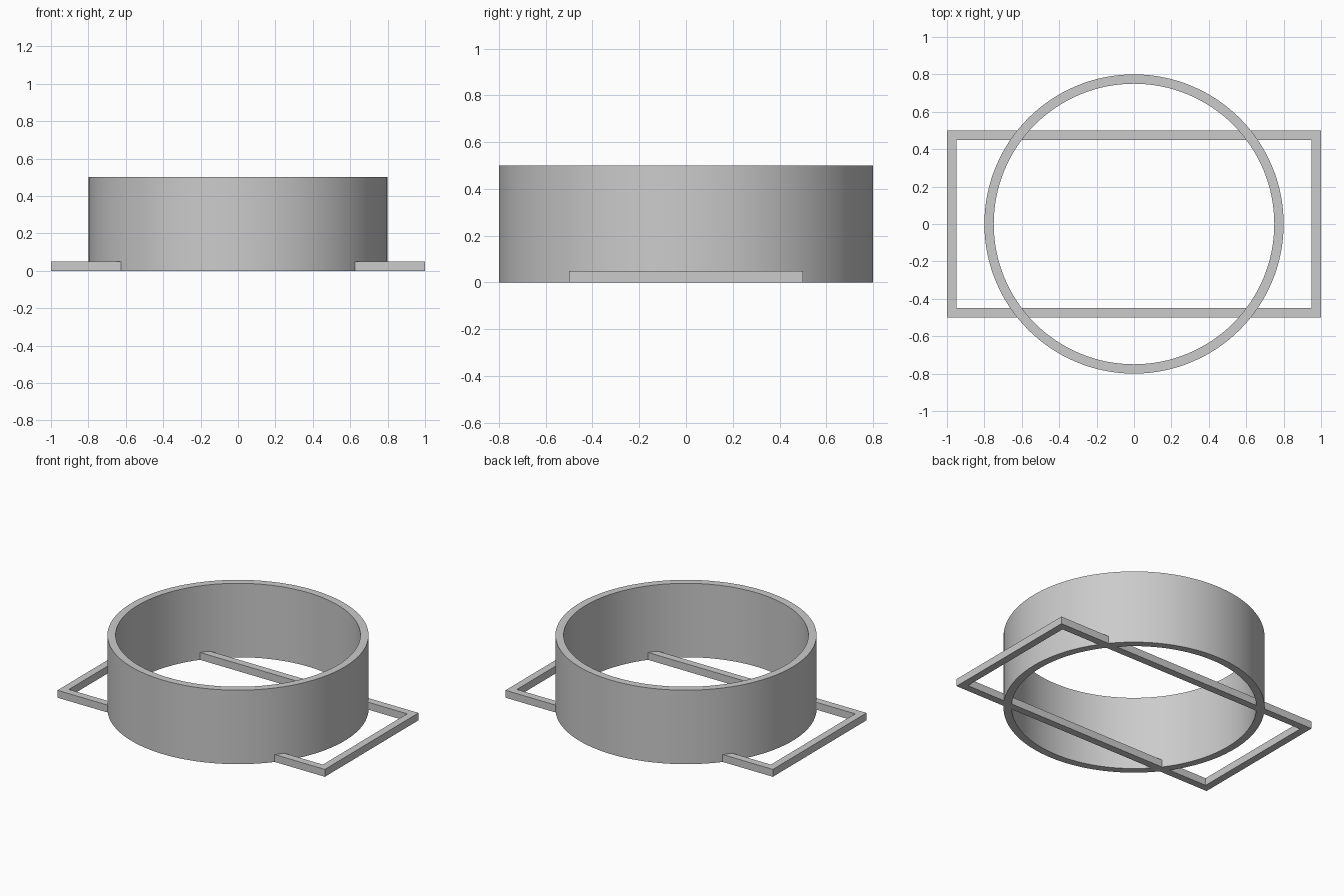
import bpy
import bmesh
import math

cube = bpy.data.objects.get("Cube")
if cube:
    bpy.data.objects.remove(cube, do_unlink=True)

grey = bpy.data.materials.new("plain grey")
grey.use_nodes = True
colour = (0.6, 0.6, 0.6, 1)
grey.diffuse_color = colour
grey.node_tree.nodes["Principled BSDF"].inputs["Base Color"].default_value = colour


def hollow_extrusion(name, outer, inner, height):
    """Closed wall between two matching outlines, standing on the ground."""
    bm = bmesh.new()
    loops = [[bm.verts.new((x, y, z)) for x, y in outline]
             for outline, z in ((outer, 0), (outer, height), (inner, height), (inner, 0))]
    n = len(outer)
    for k in range(4):
        a, b = loops[k], loops[(k + 1) % 4]
        for i in range(n):
            j = (i + 1) % n
            bm.faces.new((a[i], a[j], b[j], b[i]))
    bmesh.ops.recalc_face_normals(bm, faces=bm.faces)
    mesh = bpy.data.meshes.new(name)
    bm.to_mesh(mesh)
    bm.free()
    mesh.materials.append(grey)
    obj = bpy.data.objects.new(name, mesh)
    bpy.context.collection.objects.link(obj)
    return obj


def circle(radius, sides=128):
    return [(radius * math.cos(math.tau * i / sides), radius * math.sin(math.tau * i / sides))
            for i in range(sides)]


def rectangle(hx, hy):
    return [(-hx, -hy), (hx, -hy), (hx, hy), (-hx, hy)]


WALL = 0.05

# Tall round band
ring = hollow_extrusion("round_band", circle(0.8), circle(0.8 - WALL), 0.5)
bpy.ops.object.select_all(action="DESELECT")
ring.select_set(True)
bpy.context.view_layer.objects.active = ring
bpy.ops.object.shade_smooth_by_angle(angle=math.radians(30))

# Low rectangular frame passing through the band
hollow_extrusion("base_frame", rectangle(1, 0.5), rectangle(1 - WALL, 0.5 - WALL), WALL)
